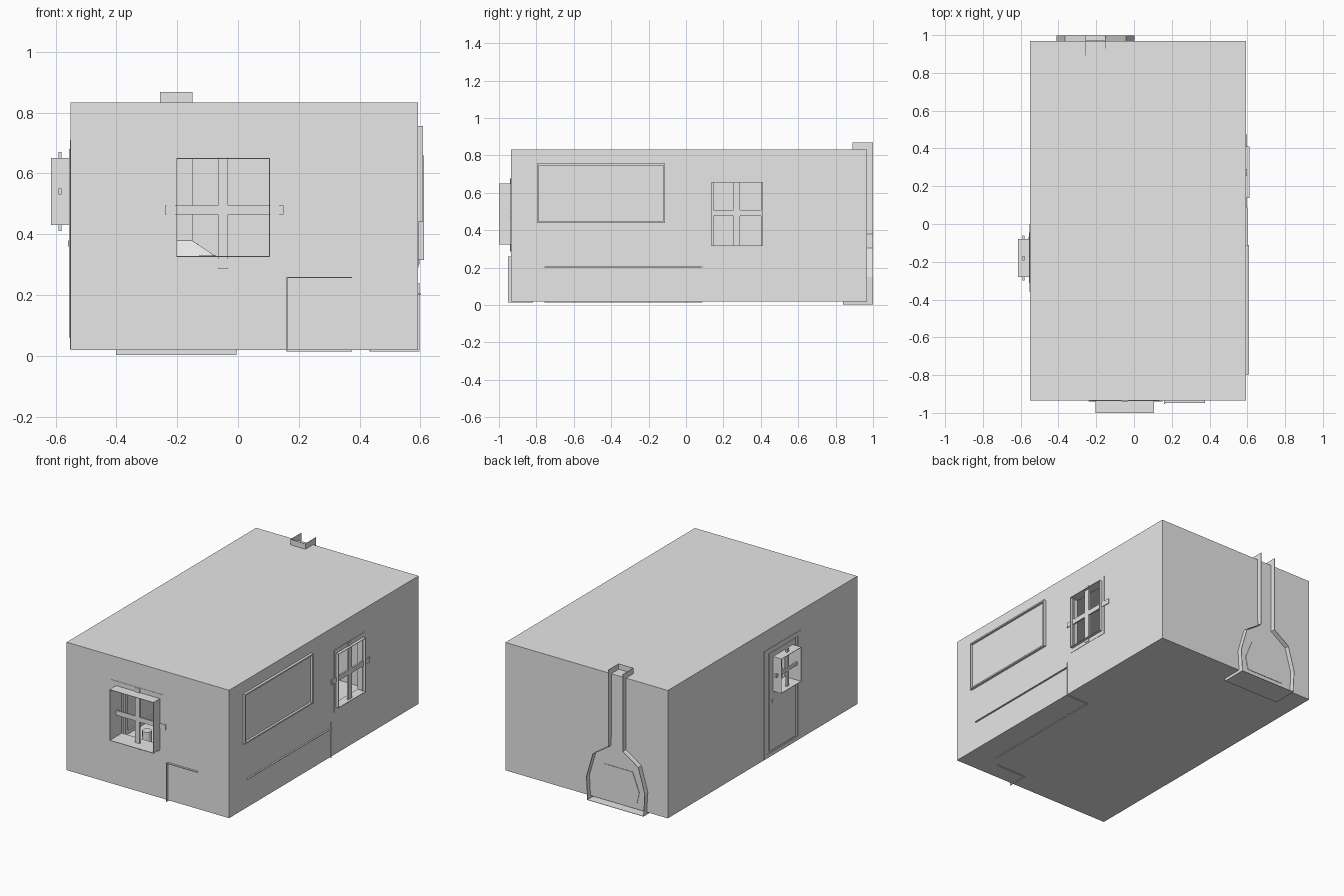
import bpy, bmesh

cube = bpy.data.objects.get("Cube")
if cube:
    bpy.data.objects.remove(cube, do_unlink=True)

grey = bpy.data.materials.new("plain_grey")
grey.use_nodes = True
grey.diffuse_color = (0.8, 0.8, 0.8, 1)
grey.node_tree.nodes["Principled BSDF"].inputs["Base Color"].default_value = (0.8, 0.8, 0.8, 1)


def finish(name, bm):
    bmesh.ops.remove_doubles(bm, verts=bm.verts, dist=1e-5)
    bmesh.ops.recalc_face_normals(bm, faces=bm.faces)
    mesh = bpy.data.meshes.new(name)
    bm.to_mesh(mesh)
    bm.free()
    mesh.materials.append(grey)
    obj = bpy.data.objects.new(name, mesh)
    bpy.context.collection.objects.link(obj)
    return obj


def place(axis, depth, u, z):
    return (depth, u, z) if axis == "x" else (u, depth, z)


def corners(rect):
    u0, u1, z0, z1 = rect
    return [(u0, z0), (u1, z0), (u1, z1), (u0, z1)]


def add_ring(bm, axis, depth, outer, inner):
    """Flat rectangular ring on a wall plane; returns outer and inner loops."""
    a, b = ([bm.verts.new(place(axis, depth, *c)) for c in corners(r)] for r in (outer, inner))
    for i in range(4):
        j = (i + 1) % 4
        bm.faces.new((a[i], a[j], b[j], b[i]))
    return a, b


def frame(name, axis, d0, d1, outer, border):
    """Rectangular frame with square edges between two depths."""
    u0, u1, z0, z1 = outer
    inner = (u0 + border, u1 - border, z0 + border, z1 - border)
    bm = bmesh.new()
    loops = [add_ring(bm, axis, d, outer, inner) for d in (d0, d1)]
    for near, far in zip(*loops):
        for i in range(4):
            j = (i + 1) % 4
            bm.faces.new((near[i], near[j], far[j], far[i]))
    return finish(name, bm)


def box(name, x0, x1, y0, y1, z0, z1):
    bm = bmesh.new()
    bmesh.ops.create_cube(bm, size=1)
    for v in bm.verts:
        v.co.x = x0 if v.co.x < 0 else x1
        v.co.y = y0 if v.co.y < 0 else y1
        v.co.z = z0 if v.co.z < 0 else z1
    return finish(name, bm)


def slab(name, axis, d0, d1, rect):
    u0, u1, z0, z1 = rect
    if axis == "x":
        return box(name, min(d0, d1), max(d0, d1), u0, u1, z0, z1)
    return box(name, u0, u1, min(d0, d1), max(d0, d1), z0, z1)


# Room shell
X0, X1, Y0, Y1, Z0, Z1 = -0.55, 0.592, -0.935, 0.968, 0.02, 0.833
FRONT_HOLE = (-0.203, 0.105, 0.325, 0.65)
SIDE_HOLE = (0.137, 0.41, 0.315, 0.658)
DOOR_HOLE = (-0.28, -0.08, 0.43, 0.65)

bm = bmesh.new()
for axis, depth, hole in (("y", Y0, FRONT_HOLE), ("x", X1, SIDE_HOLE), ("x", X0, DOOR_HOLE)):
    span = (X0, X1) if axis == "y" else (Y0, Y1)
    add_ring(bm, axis, depth, (*span, Z0, Z1), hole)
bm.faces.new([bm.verts.new(place("y", Y1, *c)) for c in corners((X0, X1, Z0, Z1))])
for z in (Z0, Z1):
    bm.faces.new([bm.verts.new((x, y, z)) for x, y in corners((X0, X1, Y0, Y1))])
finish("room_shell", bm)


# Windows: projecting sash box, flat casing and crossed bars
def window(name, axis, wall, out, back, hole, casing, bar_v, bar_h, bar_depth):
    frame(name + "_sash", axis, back, out, hole, 0.003)
    side = 1 if out > wall else -1
    if casing:
        frame(name + "_casing", axis, wall - side * 0.004, wall + side * 0.002, casing, 0.028)
    for label, rect in (("upright", bar_v), ("crossbar", bar_h)):
        slab(name + "_" + label, axis, bar_depth - 0.005, bar_depth + 0.005, rect)


window("front_window", "y", Y0, -1.0, -0.88, FRONT_HOLE, (-0.235, 0.135, 0.29, 0.68),
       (-0.065, -0.033, 0.287, 0.675), (-0.24, 0.15, 0.465, 0.495), Y0)
window("left_window", "x", X1, 0.612, 0.555, SIDE_HOLE, (0.12, 0.43, 0.29, 0.685),
       (0.255, 0.29, 0.3, 0.68), (0.09, 0.475, 0.477, 0.508), X1)
window("door_window", "x", X0, -0.615, -0.5, DOOR_HOLE, None,
       (-0.192, -0.17, 0.41, 0.67), (-0.3, -0.06, 0.53, 0.55), -0.585)

# Door with its surround
frame("door_surround", "x", X0 + 0.01, X0 - 0.003, (-0.36, 0.0, 0.022, 0.71), 0.025)
bm = bmesh.new()
door = (-0.312, -0.045, 0.06, 0.68)
near, far = (add_ring(bm, "x", d, door, DOOR_HOLE) for d in (X0, X0 - 0.006))
for a, b in zip(near, far):
    for i in range(4):
        j = (i + 1) % 4
        bm.faces.new((a[i], a[j], b[j], b[i]))
finish("door_panel", bm)
box("door_handle", X0 - 0.009, X0, -0.085, -0.07, 0.36, 0.38)

# Wall picture
frame("picture_frame", "x", X1 - 0.005, 0.608, (-0.797, -0.112, 0.44, 0.756), 0.009)
slab("picture_panel", "x", X1, X1 + 0.002, (-0.79, -0.12, 0.447, 0.75))

# Bed pushed into the wall
box("bed_top", 0.433, 0.602, -0.757, 0.088, 0.201, 0.205)
box("bed_side", 0.433, 0.437, -0.757, 0.088, 0.015, 0.205)
box("bed_headboard", 0.433, 0.596, 0.084, 0.088, 0.015, 0.24)

# Cabinet against the front wall
box("cabinet_top", 0.16, 0.375, -0.948, -0.818, 0.256, 0.26)
box("cabinet_side", 0.16, 0.164, -0.953, -0.818, 0.015, 0.26)
box("cabinet_back", 0.16, 0.375, -0.822, -0.818, 0.015, 0.26)

# Stool below the front window
bm = bmesh.new()
bmesh.ops.create_cone(bm, cap_ends=True, segments=12, radius1=0.035, radius2=0.028, depth=0.31)
bmesh.ops.translate(bm, verts=bm.verts, vec=(-0.1, -0.77, 0.175))
finish("stool", bm)

# Fireplace: flared hood open at the rear, with a tall flue
MID = -0.203
profile = [(0.197, 0.004, 0.84), (0.205, 0.15, 0.84), (0.16, 0.305, 0.84),
           (0.052, 0.378, 0.892), (0.052, 0.868, 0.892)]
bm = bmesh.new()
rows = []
for w, z, y in profile:
    rows.append([bm.verts.new((MID + sx * w, yy, z))
                 for sx, yy in ((-1, 0.999), (-1, y), (1, y), (1, 0.999))])
for low, high in zip(rows, rows[1:]):
    for i in range(3):
        bm.faces.new((low[i], low[i + 1], high[i + 1], high[i]))
bm.faces.new(rows[0])
hood = finish("fireplace_hood_and_flue", bm)
thick = hood.modifiers.new("sheet", "SOLIDIFY")
thick.thickness = 0.003
thick.offset = 0

# Firebox outline on the rear wall
bm = bmesh.new()
half = [(0.13, 0.05), (0.148, 0.13), (0.1, 0.25)]
outline = [(MID + w, z) for w, z in half] + [(MID - w, z) for w, z in reversed(half)]
face = bm.faces.new([bm.verts.new((x, Y1 - 0.001, z)) for x, z in outline])
ext = bmesh.ops.extrude_face_region(bm, geom=[face])
for v in ext["geom"]:
    if isinstance(v, bmesh.types.BMVert):
        v.co.y += 0.004
finish("firebox_back", bm)
